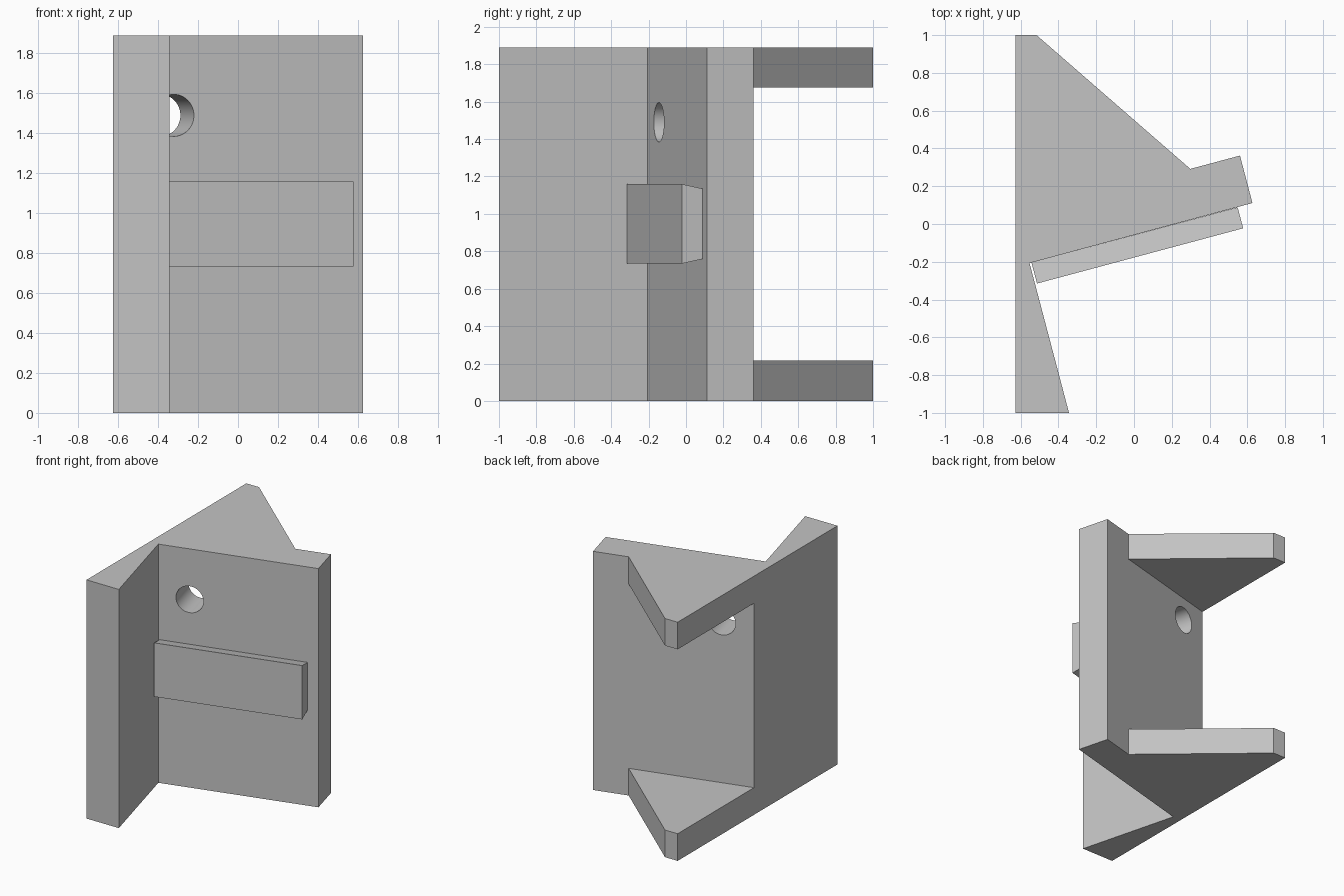
import bpy
import bmesh
import math
from mathutils import Matrix, Vector

cube = bpy.data.objects.get("Cube")
if cube:
    bpy.data.objects.remove(cube, do_unlink=True)

HEIGHT = 1.89
FLANGE = 0.215
TILT = math.radians(15)

grey = bpy.data.materials.new("plain grey")
grey.use_nodes = True
colour = (0.55, 0.55, 0.55, 1)
grey.diffuse_color = colour
grey.node_tree.nodes["Principled BSDF"].inputs["Base Color"].default_value = colour


def finish(bm, name):
    bmesh.ops.recalc_face_normals(bm, faces=bm.faces)
    mesh = bpy.data.meshes.new(name)
    bm.to_mesh(mesh)
    bm.free()
    mesh.materials.append(grey)
    obj = bpy.data.objects.new(name, mesh)
    bpy.context.collection.objects.link(obj)
    return obj


def extrude(bm, outline, z, height):
    face = bm.faces.new([bm.verts.new((x, y, z)) for x, y in outline])
    moved = bmesh.ops.extrude_face_region(bm, geom=[face])["geom"]
    bmesh.ops.translate(bm, verts=[v for v in moved if isinstance(v, bmesh.types.BMVert)],
                        vec=(0, 0, height))


def prism(name, outline, z, height):
    bm = bmesh.new()
    extrude(bm, outline, z, height)
    return finish(bm, name)


# Tilted plate with the tapering side wing
bracket = prism("bracket_body", [
    (-0.627, 0.045), (0.561, 0.362), (0.627, 0.111),
    (-0.553, -0.207), (-0.344, -1), (-0.627, -1)], 0, HEIGHT)

# Top and bottom flanges, joined to the body
flange_outline = [(-0.627, 0.045), (-0.55, 0.0), (0.2, 0.2),
                  (0.299, 0.291), (-0.516, 1), (-0.627, 1)]
flanges = [prism("flange", flange_outline, z, FLANGE) for z in (0, HEIGHT - FLANGE)]

# Round hole running square through the plate
bm = bmesh.new()
bmesh.ops.create_cone(bm, cap_ends=True, segments=48, radius1=0.105, radius2=0.105, depth=1.0,
                      matrix=Matrix.Translation((-0.322, -0.145, 1.49))
                      @ Matrix.Rotation(TILT, 4, "Z") @ Matrix.Rotation(math.pi / 2, 4, "X"))
hole = finish(bm, "hole_cutter")

for tool, operation in [(flanges[0], "UNION"), (flanges[1], "UNION"), (hole, "DIFFERENCE")]:
    mod = bracket.modifiers.new(tool.name, "BOOLEAN")
    mod.object = tool
    mod.operation = operation
    mod.solver = "EXACT"
bpy.context.view_layer.objects.active = bracket
bracket.select_set(True)
for mod in list(bracket.modifiers):
    bpy.ops.object.modifier_apply(modifier=mod.name)
for tool in flanges + [hole]:
    bpy.data.objects.remove(tool, do_unlink=True)
bpy.ops.object.shade_smooth_by_angle(angle=math.radians(30))

# Front rail, narrowing in height towards the plate
along = Vector((math.cos(TILT), math.sin(TILT), 0))
outward = Vector((math.sin(TILT), -math.cos(TILT), 0))
start = Vector((-0.543, -0.204, 0.947))
bm = bmesh.new()
rings = []
for s in (0, 1.13):
    section = [(0, -0.188), (0.115, -0.213), (0.115, 0.213), (0, 0.188)]
    rings.append([bm.verts.new(start + along * s + outward * d + Vector((0, 0, z)))
                  for d, z in section])
for ring in rings:
    bm.faces.new(ring)
for i in range(4):
    j = (i + 1) % 4
    bm.faces.new((rings[0][i], rings[0][j], rings[1][j], rings[1][i]))
finish(bm, "front_rail")
